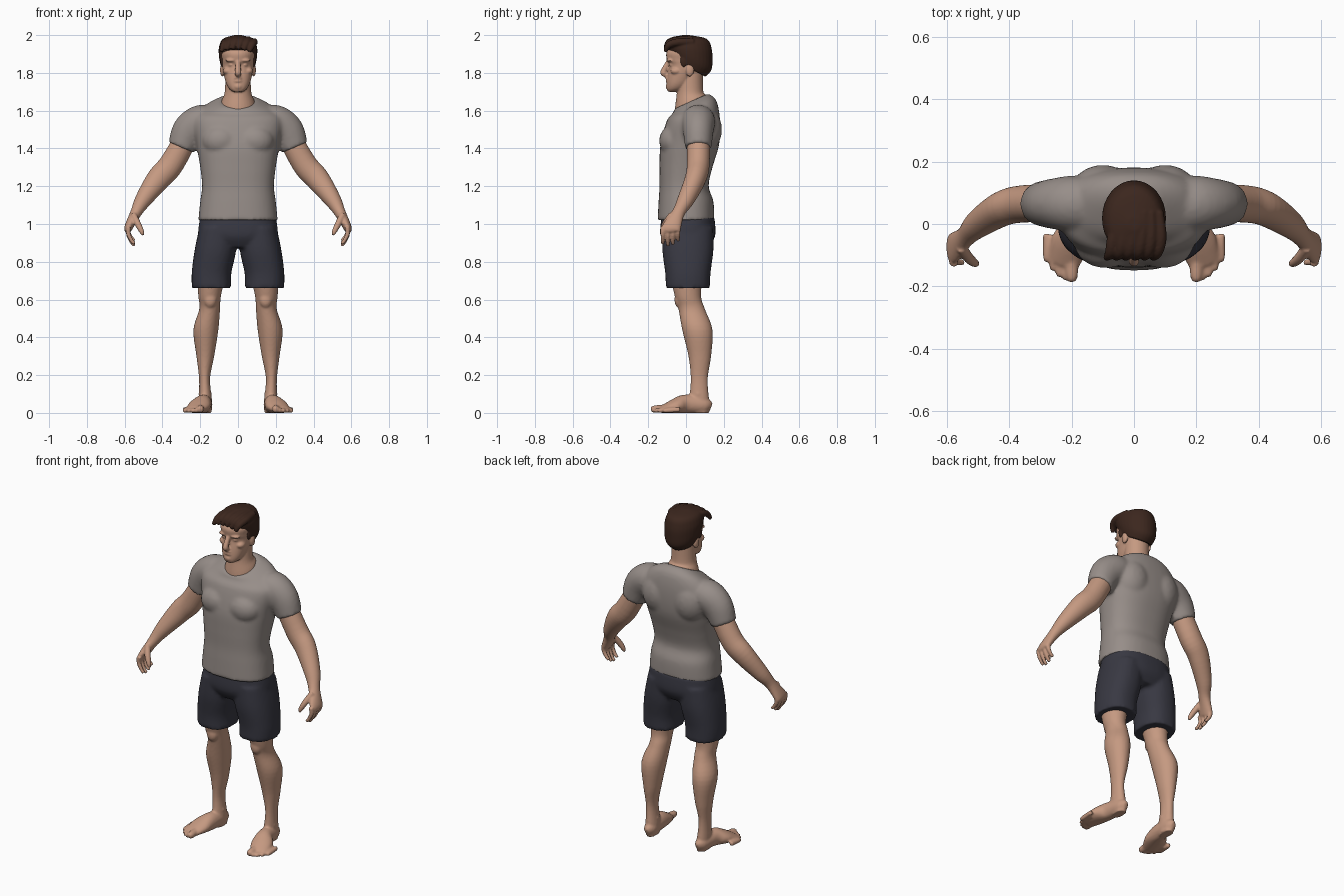
import bpy, bmesh, math
from mathutils import Vector, Matrix

cube = bpy.data.objects.get("Cube")
if cube:
    bpy.data.objects.remove(cube)

X_AXIS, Y_AXIS, Z_AXIS = Matrix.Identity(3)
SIDES = {"left": 1, "right": -1}


def material(name, red, green, blue):
    mat = bpy.data.materials.new(name)
    mat.use_nodes = True
    mat.diffuse_color = (red, green, blue, 1)
    shader = next(n for n in mat.node_tree.nodes if n.type == 'BSDF_PRINCIPLED')
    shader.inputs["Base Color"].default_value = mat.diffuse_color
    shader.inputs["Roughness"].default_value = 0.8
    return mat


def ring(x=0, y=0, z=0, wide=0, deep=None, tilt=0):
    """One elliptical cross-section of a loft."""
    return Vector((x, y, z, wide, wide if deep is None else deep, tilt))


def refine(rings, steps=5):
    """Smooth interpolation between neighbouring cross-sections."""
    last = len(rings) - 1
    result = []
    for i in range(last):
        start, end = rings[i], rings[i + 1]
        leave = (end - rings[max(i - 1, 0)]) / 2
        arrive = (rings[min(i + 2, last)] - start) / 2
        for k in range(steps):
            t = k / steps
            ease = t * t * (3 - 2 * t)
            result.append(start + (end - start) * ease
                          + leave * (t * (1 - t) ** 2) - arrive * (t * t * (1 - t)))
    return result + [rings[last]]


def rounded(value, power):
    return math.copysign(abs(value) ** (2 / power), value)


class Part:
    """Collects overlapping volumes and fuses them into one smooth skin."""

    def __init__(self, name, mat, side=1):
        self.name, self.mat, self.side = name, mat, side
        self.bm = bmesh.new()

    def loft(self, *rings, axis=None, power=2, count=32):
        """Rings lie level, or across the path when an axis for their depth is given."""
        rings = refine(rings)
        points = [Vector(section[:3]) for section in rings]
        loops = []
        for i, section in enumerate(rings):
            wide, deep, tilt = section[3:]
            across, along = X_AXIS, Y_AXIS + Z_AXIS * tilt
            if axis is not None:
                path = (points[min(i + 1, len(points) - 1)] - points[max(i - 1, 0)]).normalized()
                along = (axis - path * axis.dot(path)).normalized()
                across = path.cross(along)
            loop = []
            for k in range(count):
                angle = math.tau * k / count
                p = (points[i] + across * wide * rounded(math.cos(angle), power)
                     + along * deep * rounded(math.sin(angle), power))
                loop.append(self.bm.verts.new((p.x * self.side, p.y, max(p.z, 0))))
            loops.append(loop)
        for low, high in zip(loops, loops[1:]):
            for k in range(count):
                self.bm.faces.new((low[k - 1], low[k], high[k], high[k - 1]))
        self.bm.faces.new(loops[0])
        self.bm.faces.new(loops[-1])

    def ball(self, at, size):
        x, y, z = at
        place = Matrix.Translation((x * self.side, y, z)) @ Matrix.Diagonal((*size, 1))
        bmesh.ops.create_uvsphere(self.bm, u_segments=24, v_segments=16, radius=1, matrix=place)

    def finish(self, voxel, soften):
        bmesh.ops.recalc_face_normals(self.bm, faces=self.bm.faces)
        mesh = bpy.data.meshes.new(self.name)
        self.bm.to_mesh(mesh)
        self.bm.free()
        mesh.materials.append(self.mat)
        obj = bpy.data.objects.new(self.name, mesh)
        bpy.context.collection.objects.link(obj)
        fuse = obj.modifiers.new("fuse", 'REMESH')
        fuse.mode, fuse.voxel_size, fuse.use_smooth_shade = 'VOXEL', voxel, True
        smooth = obj.modifiers.new("soften", 'SMOOTH')
        smooth.factor, smooth.iterations = 0.5, soften


skin = material("skin", 0.56, 0.32, 0.22)
grey_cloth = material("grey cloth", 0.31, 0.27, 0.25)
navy_cloth = material("dark navy cloth", 0.04, 0.04, 0.055)
brown_hair = material("dark brown hair", 0.045, 0.02, 0.013)

# Shirt: torso rising to a sloped collar
shirt = Part("t_shirt", grey_cloth)
shirt.loft(ring(z=1.02, wide=.21, deep=.15), ring(z=1.12, wide=.2, deep=.145),
           ring(y=-.01, z=1.2, wide=.19, deep=.13), ring(z=1.3, wide=.2, deep=.14),
           ring(y=.02, z=1.42, wide=.22, deep=.155), ring(y=.04, z=1.55, wide=.24, deep=.14),
           ring(y=.045, z=1.62, wide=.175, deep=.115, tilt=.3),
           ring(y=.027, z=1.65, wide=.1, deep=.09, tilt=.45), power=2.4, count=48)

# Chest, shoulder blades and sleeves
for shirt.side in SIDES.values():
    shirt.ball(at=(.09, -.065, 1.44), size=(.1, .077, .085))
    shirt.ball(at=(.1, .09, 1.5), size=(.11, .1, .13))
    shirt.loft(ring(x=.13, y=.06, z=1.55, wide=.075, deep=.085),
               ring(x=.2, y=.065, z=1.54, wide=.09),
               ring(x=.26, y=.065, z=1.49, wide=.09, deep=.08),
               ring(x=.3, y=.065, z=1.405, wide=.073, deep=.07), axis=Y_AXIS)
shirt.finish(voxel=.011, soften=3)

# Shorts: hips and two wide legs
shorts = Part("shorts", navy_cloth)
shorts.loft(ring(y=.01, z=1.04, wide=.2, deep=.14), ring(y=.01, z=.94, wide=.21, deep=.145),
            ring(y=.01, z=.875, wide=.17, deep=.11), power=2.4, count=48)
for shorts.side in SIDES.values():
    shorts.loft(ring(x=.105, y=.01, z=.98, wide=.1, deep=.135),
                ring(x=.12, y=.01, z=.86, wide=.11, deep=.135),
                ring(x=.14, y=.01, z=.74, wide=.105, deep=.12),
                ring(x=.14, y=.01, z=.66, wide=.104, deep=.117), power=2.3)
shorts.finish(voxel=.011, soften=2)

for label, side in SIDES.items():
    # Arm: upper arm, forearm, wrist and palm
    arm = Part(label + "_arm", skin, side)
    arm.loft(ring(x=.25, y=.065, z=1.5, wide=.06), ring(x=.35, y=.065, z=1.32, wide=.065, deep=.06),
             ring(x=.42, y=.05, z=1.24, wide=.063, deep=.056),
             ring(x=.5, z=1.13, wide=.045), ring(x=.54, y=-.04, z=1.06, wide=.03, deep=.034),
             ring(x=.58, y=-.077, z=.98, wide=.022, deep=.05),
             ring(x=.58, y=-.08, z=.96, wide=.013, deep=.042), axis=Y_AXIS)

    # Curled fingers, longest in the middle, and the thumb
    for i in range(4):
        length = .08 + .02 * math.sin(i + .5)
        arm.loft(*[ring(x=.578 + .03 * t - .06 * t * t, y=.027 * i - .123,
                        z=.985 - length * t, wide=.014 - .005 * t)
                   for t in (0, .4, .8, 1)], axis=Y_AXIS, count=16)
    arm.loft(ring(x=.555, y=-.075, z=1.05, wide=.017), ring(x=.53, y=-.11, z=1, wide=.017),
             ring(x=.51, y=-.126, z=.96, wide=.013), ring(x=.504, y=-.128, z=.94, wide=.006),
             axis=Y_AXIS, count=16)
    arm.finish(voxel=.0052, soften=2)

    # Leg: thigh, knee, calf and ankle
    leg = Part(label + "_leg", skin, side)
    leg.loft(ring(x=.14, z=.75, wide=.08, deep=.09), ring(x=.15, y=.01, z=.62, wide=.06, deep=.07),
             ring(x=.15, y=.03, z=.55, wide=.055, deep=.07),
             ring(x=.17, y=.06, z=.44, wide=.066, deep=.08),
             ring(x=.173, y=.073, z=.3, wide=.047, deep=.06),
             ring(x=.177, y=.07, z=.18, wide=.029, deep=.045),
             ring(x=.172, y=.07, z=.06, wide=.035, deep=.053),
             ring(x=.17, y=.075, wide=.03, deep=.048))
    leg.ball(at=(.147, -.035, .6), size=(.034, .026, .045))
    leg.ball(at=(.174, .065, .1), size=(.036, .025, .022))

    # Foot from heel to ball, then toes along a curve
    leg.loft(ring(x=.17, y=.133, z=.03, wide=.012, deep=.02),
             ring(x=.172, y=.1, z=.04, wide=.035, deep=.04),
             ring(x=.183, z=.047, wide=.045, deep=.05),
             ring(x=.205, y=-.06, z=.036, wide=.061, deep=.038),
             ring(x=.228, y=-.13, z=.016, wide=.05, deep=.018), axis=Z_AXIS)
    for i in range(5):
        x, tip, size = .2 + .02 * i, .004 * i * i - .185, .013 if i else .02
        leg.loft(ring(x=x, y=tip + .09, z=size + .005, wide=size), ring(x=x, y=tip + .02, z=size, wide=size),
                 ring(x=x, y=tip, z=size * .8, wide=size * .6), axis=Z_AXIS, count=16)
    leg.finish(voxel=.007, soften=2)

# Head: neck, then skull from chin to crown
head = Part("head", skin)
head.loft(ring(y=.03, z=1.58, wide=.1, deep=.09), ring(y=.026, z=1.65, wide=.087, deep=.083, tilt=.3),
          ring(y=.022, z=1.7, wide=.07), ring(y=.022, z=1.8, wide=.067))
head.loft(ring(y=-.07, z=1.7, wide=.025), ring(y=-.055, z=1.715, wide=.046),
          ring(y=-.04, z=1.742, wide=.062), ring(y=-.02, z=1.785, wide=.074, deep=.078),
          ring(y=.01, z=1.84, wide=.085, deep=.1), ring(y=.006, z=1.87, wide=.086, deep=.108),
          ring(y=.012, z=1.92, wide=.086, deep=.108), ring(y=.01, z=1.975, wide=.02), power=2.2)

# Nose, chin and lips
head.loft(ring(y=-.09, z=1.865, wide=.012), ring(y=-.118, z=1.81, wide=.016),
          ring(y=-.116, z=1.797, wide=.017), ring(y=-.1, z=1.785, wide=.012), axis=X_AXIS, count=20)
head.ball(at=(0, -.086, 1.728), size=(.026, .022, .02))
for z in (1.771, 1.756):
    head.ball(at=(0, -.092, z), size=(.025, .017, .007))

# Brows, eyelids, cheekbones and ears
for head.side in SIDES.values():
    head.ball(at=(.035, -.083, 1.866), size=(.032, .02, .009))
    head.ball(at=(.035, -.07, 1.842), size=(.018, .019, .01))
    head.ball(at=(.055, -.052, 1.81), size=(.025, .03, .02))
    head.ball(at=(.083, .02, 1.815), size=(.012, .022, .034))
head.finish(voxel=.0055, soften=1)

# Hair: cap with a low nape, and sideburns
hair = Part("hair", brown_hair)
hair.loft(ring(y=.02, z=1.825, wide=.084, deep=.082, tilt=-.55),
          ring(y=.024, z=1.86, wide=.096, deep=.11, tilt=-.42),
          ring(y=.02, z=1.9, wide=.102, deep=.12, tilt=-.3),
          ring(y=.016, z=1.94, wide=.1, deep=.12, tilt=-.1),
          ring(y=.01, z=1.98, wide=.08, deep=.1), ring(z=2, wide=.02))
for hair.side in SIDES.values():
    hair.ball(at=(.083, -.012, 1.865), size=(.01, .018, .035))

# Locks swept over the forehead
hair.side = 1
for i in range(6):
    x = .03 * i - .075
    top = 1.977 - 2.5 * x * x
    hair.loft(ring(x=x * .8 + .02, y=.04, z=top, wide=.015, deep=.02),
              ring(x=x + .01, y=-.04, z=top, wide=.02),
              ring(x=x, y=-.09, z=top - .015, wide=.018),
              ring(x=x - .015, y=-.11, z=top - .05, wide=.01), axis=Z_AXIS, count=16)
hair.finish(voxel=.0055, soften=1)
